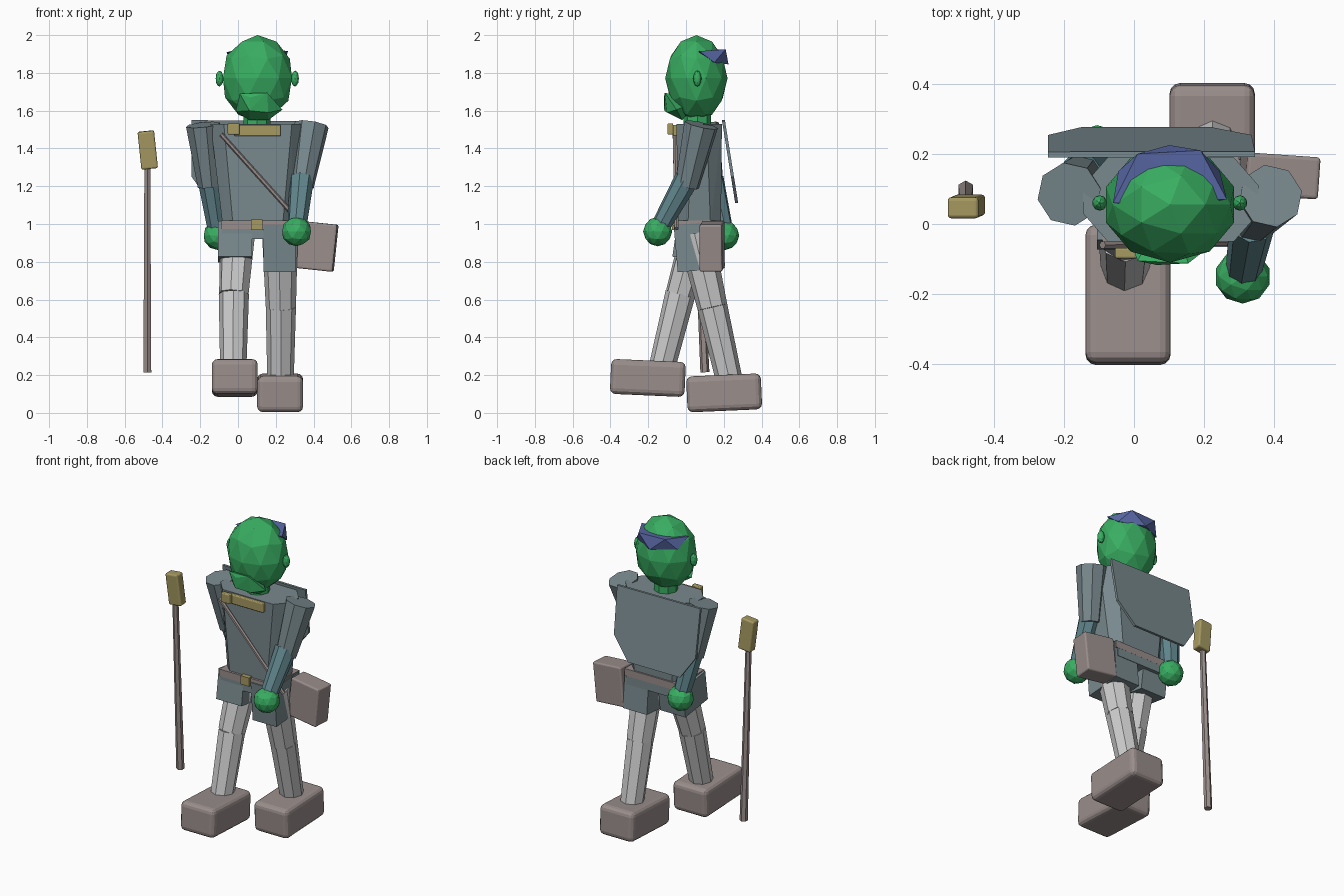
import bpy, bmesh
from math import radians, pi
from mathutils import Vector, Matrix, Euler

if "Cube" in bpy.data.objects:
    bpy.data.objects.remove(bpy.data.objects["Cube"])


def material(name, rgb):
    m = bpy.data.materials.new(name)
    m.diffuse_color = (*rgb, 1)
    m.use_nodes = True
    m.node_tree.nodes["Principled BSDF"].inputs["Base Color"].default_value = m.diffuse_color
    return m


SKIN = material("green_skin", (0.04, 0.42, 0.12))
CLOTH = material("tunic_cloth", (0.19, 0.25, 0.27))
SLEEVE = material("sleeve_cloth", (0.12, 0.24, 0.27))
LEATHER = material("leather", (0.32, 0.27, 0.26))
GOLD = material("brass", (0.38, 0.32, 0.12))
BLUE = material("blue_cloth", (0.10, 0.14, 0.38))


def finish(name, bm, mat, bevel=0):
    bmesh.ops.recalc_face_normals(bm, faces=bm.faces[:])
    me = bpy.data.meshes.new(name)
    bm.to_mesh(me)
    bm.free()
    ob = bpy.data.objects.new(name, me)
    bpy.context.collection.objects.link(ob)
    if mat:
        me.materials.append(mat)
    if bevel:
        mod = ob.modifiers.new("bevel", 'BEVEL')
        mod.width, mod.segments = bevel, 3
    return ob


def box(name, loc, size, mat=None, rot=(0, 0, 0), bevel=0):
    bm = bmesh.new()
    m = Matrix.LocRotScale(Vector(loc), Euler([radians(a) for a in rot]), Vector(size))
    bmesh.ops.create_cube(bm, size=1, matrix=m)
    return finish(name, bm, mat, bevel)


def ball(name, loc, radii, mat, sub=2):
    bm = bmesh.new()
    bmesh.ops.create_icosphere(bm, subdivisions=sub, radius=1,
                               matrix=Matrix.LocRotScale(Vector(loc), None, Vector(radii)))
    return finish(name, bm, mat)


def limb(name, a, b, ra, rb, mat=None, sides=8):
    a, b = Vector(a), Vector(b)
    d = b - a
    bm = bmesh.new()
    m = Matrix.LocRotScale((a + b) / 2, d.to_track_quat('Z', 'Y'), None)
    bmesh.ops.create_cone(bm, cap_ends=True, segments=sides, radius1=ra, radius2=rb,
                          depth=d.length, matrix=m)
    return finish(name, bm, mat)


def hull(name, pts, mat):
    bm = bmesh.new()
    for p in pts:
        bm.verts.new(p)
    out = bmesh.ops.convex_hull(bm, input=bm.verts[:])
    junk = [v for v in out["geom_interior"] if isinstance(v, bmesh.types.BMVert)]
    bmesh.ops.delete(bm, geom=junk, context='VERTS')
    return finish(name, bm, mat)


# Head, ears, snout and headband
ball("head", (0.103, 0.055, 1.772), (0.192, 0.165, 0.228), SKIN)
for side, x in (("left", 0.302), ("right", -0.098)):
    ball(side + "_ear", (x, 0.06, 1.77), (0.021, 0.022, 0.042), SKIN)
hull("snout", [(0.01, -0.105, 1.69), (0.065, -0.117, 1.67), (0.155, -0.112, 1.695),
               (0.235, -0.05, 1.605), (-0.013, -0.04, 1.595), (0.06, -0.115, 1.6),
               (0.16, -0.1, 1.59), (0.16, -0.02, 1.55), (0.06, -0.02, 1.55),
               (0.1, 0.06, 1.65)], SKIN)
hull("headband", [(-0.06, 0.06, 1.91), (0.01, 0.2, 1.925), (0.19, 0.21, 1.925),
                  (0.265, 0.07, 1.915), (0.1, 0.225, 1.845), (0.245, 0.15, 1.855),
                  (-0.045, 0.15, 1.855), (0.1, 0.05, 1.88)], BLUE)
limb("neck", (0.1, 0.06, 1.48), (0.1, 0.06, 1.6), 0.072, 0.072, SKIN)

# Tunic: eight-sided tapered torso
top = [(0.25, 0.04), (0.18, 0.12)]
low = [(0.185, 0.06), (0.13, 0.115)]
pts = []
for prof, z in ((top, 1.53), (low, 0.98)):
    for px, py in prof:
        pts += [(0.105 + sx * px, 0.07 + sy * py, z) for sx in (-1, 1) for sy in (-1, 1)]
hull("torso", pts, CLOTH)

# Pelvis and the two shorts legs
box("pelvis", (0.1, 0.07, 0.965), (0.37, 0.25, 0.09), CLOTH)
box("right_short", (-0.015, 0.055, 0.905), (0.18, 0.23, 0.19), CLOTH, (-8, 0, 0))
box("left_short", (0.22, 0.07, 0.88), (0.17, 0.25, 0.25), CLOTH, (5, 0, 0))

# Belt, buckle, chest badge and shoulder strap
box("belt", (0.105, 0.068, 0.995), (0.39, 0.255, 0.045), LEATHER)
box("buckle", (0.1, -0.06, 0.997), (0.06, 0.03, 0.055), GOLD)
box("badge_bar", (0.103, -0.055, 1.495), (0.245, 0.03, 0.06), GOLD, bevel=0.006)
box("badge_clasp", (-0.023, -0.083, 1.503), (0.063, 0.03, 0.06), GOLD, bevel=0.006)
limb("strap", (-0.09, -0.06, 1.475), (0.36, -0.05, 0.975), 0.012, 0.012, LEATHER, 6)

# Back cape: hexagonal slanted panel
bm = bmesh.new()
outline = [(-0.245, 1.55), (0.345, 1.545), (0.335, 1.25), (0.22, 1.11), (-0.15, 1.11), (-0.245, 1.25)]
face = bm.faces.new([bm.verts.new((x, 0.19 + (1.55 - z) * 0.16, z)) for x, z in outline])
ext = bmesh.ops.extrude_face_region(bm, geom=[face])
bmesh.ops.translate(bm, vec=(0, 0.016, 0),
                    verts=[v for v in ext["geom"] if isinstance(v, bmesh.types.BMVert)])
if not face.is_valid or len(bm.faces) == 7:
    bm.faces.new([v for v in bm.verts[:6]])
finish("cape", bm, CLOTH)

# Arms: shoulder, elbow, hand
arms = {
    "right": ((-0.185, 0.085, 1.525), (-0.15, 0.135, 1.2), (-0.105, 0.205, 0.94)),
    "left": ((0.39, 0.08, 1.525), (0.338, 0.005, 1.2), (0.31, -0.15, 0.96)),
}
for side, (s, e, h) in arms.items():
    limb(side + "_upper_arm", s, e, 0.092, 0.064, CLOTH)
    limb(side + "_forearm", Vector(e) + Vector((0, 0, 0.04)), h, 0.066, 0.05, SLEEVE)
    ball(side + "_hand", h, (0.08, 0.077, 0.078), SKIN)

# Striding legs: hip, knee, ankle
legs = {
    "right": ((0.0, 0.07, 0.97), (-0.022, -0.03, 0.63), (-0.025, -0.125, 0.25)),
    "left": ((0.222, 0.05, 0.95), (0.227, 0.14, 0.56), (0.225, 0.23, 0.17)),
}
for side, (h, k, a) in legs.items():
    limb(side + "_thigh", h, k, 0.095, 0.08)
    limb(side + "_shin", k, a, 0.08, 0.07)
box("right_boot", (-0.017, -0.202, 0.185), (0.243, 0.395, 0.185), LEATHER, (-2.5, 0, 0), 0.03)
box("left_boot", (0.223, 0.202, 0.106), (0.243, 0.395, 0.19), LEATHER, (2.5, 0, 0), 0.03)

# Hip satchel
box("satchel", (0.412, 0.138, 0.882), (0.21, 0.12, 0.25), LEATHER, (0, 6, -4), 0.01)

# Walking staff with brass head
limb("staff_shaft", (-0.48, 0.1, 0.215), (-0.48, 0.05, 1.32), 0.024, 0.018, LEATHER, 6)
box("staff_head", (-0.478, 0.05, 1.392), (0.088, 0.06, 0.2), GOLD, (2.5, -6, 0), 0.01)
